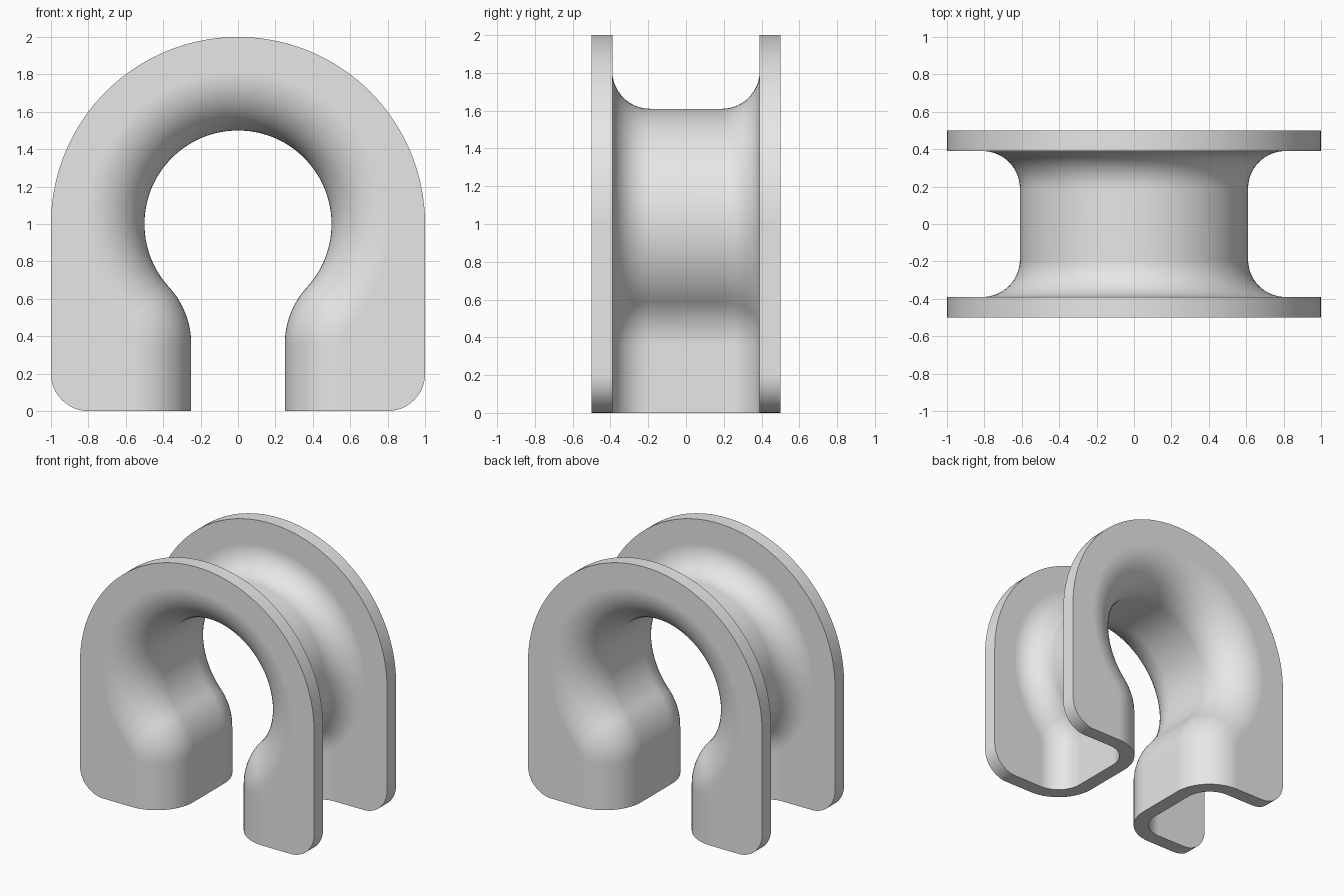
import bpy, bmesh
from math import sin, cos, pi, atan2, sqrt, radians

cube = bpy.data.objects.get("Cube")
if cube:
    bpy.data.objects.remove(cube, do_unlink=True)

HOLE_R = 0.5        # radius of the round opening
CENTRE_Z = 1.0
SLOT = 0.25         # half width of the slot between the legs
BEND_R = 0.45       # bend between slot and round opening
HALF_FLAT = 0.19    # half width of the straight part of the saddle
HOLE_FILLET, CHANNEL_FILLET = 0.31, 0.20
CORNER = 0.2        # rounded lower corners of the flanges


def spread(a, b, n):
    return [a + (b - a) * i / n for i in range(n + 1)]


def both_sides(half):
    """Mirror a right-hand list, ending on the centre line, to the left."""
    return half + [(-p[0],) + p[1:2] + tuple(-v if i == 0 else v for i, v in enumerate(p[2:]))
                   for p in half[-2::-1]]


# Keyhole path: x, z and the normal pointing into the body
rise = sqrt((HOLE_R + BEND_R) ** 2 - (SLOT + BEND_R) ** 2)
bend_z = CENTRE_Z - rise
turn = atan2(rise, SLOT + BEND_R)
path = [(SLOT, 0.0, 1.0, 0.0)]
path += [(SLOT + BEND_R * (1 - cos(t)), bend_z + BEND_R * sin(t), cos(t), -sin(t))
         for t in spread(0, turn, 12)]
path += [(HOLE_R * cos(a), CENTRE_Z + HOLE_R * sin(a), cos(a), sin(a))
         for a in spread(-turn, pi / 2, 40)[1:]]
path = both_sides(path)

# Flange outline: rounded lower corner, straight side, round top
outline = [(1 - CORNER + CORNER * sin(a), CORNER - CORNER * cos(a))
           for a in spread(0, pi / 2, 12)]
outline += [(cos(a), CENTRE_Z + sin(a)) for a in spread(0, pi / 2, 36)]
outline = both_sides(outline)


def saddle_profile(radius):
    """Depth and y across the body: flare, straight middle, flare."""
    flare = [(HOLE_FILLET - radius * cos(a), HALF_FLAT + radius * sin(a))
             for a in spread(0, pi / 2, 14)]
    return [(d, -y) for d, y in reversed(flare)] + flare


bm = bmesh.new()


def sweep(profile):
    rows = [[bm.verts.new((x + nx * d, y, z + nz * d)) for x, z, nx, nz in path]
            for d, y in profile]
    join(rows)
    return rows


def join(rows):
    for a, b in zip(rows, rows[1:]):
        for i in range(len(a) - 1):
            bm.faces.new((a[i], a[i + 1], b[i + 1], b[i]))


# Saddle through the opening and channel around the outside
hole = sweep(saddle_profile(HOLE_FILLET))
channel = sweep(saddle_profile(CHANNEL_FILLET))

# Two flat flanges with their rims
rims = []
for end in (0, -1):
    rim = []
    for surface in (hole, channel):
        edge = surface[end]
        y = edge[0].co.y
        outer = [bm.verts.new((x, y, z)) for x, z in outline]
        bm.faces.new(edge + outer[::-1])
        rim.append(outer)
    join(rim)
    rims.append(rim)

# Flat ends of the two legs
for i in (0, -1):
    (front_out, front_in), (back_out, back_in) = rims
    bm.faces.new([r[i] for r in hole] + [back_out[i], back_in[i]]
                 + [r[i] for r in reversed(channel)] + [front_in[i], front_out[i]])

bmesh.ops.recalc_face_normals(bm, faces=bm.faces)
mesh = bpy.data.meshes.new("saddle_bushing")
bm.to_mesh(mesh)
bm.free()

# Light grey material
grey = bpy.data.materials.new("light_grey")
grey.use_nodes = True
colour = (0.8, 0.8, 0.8, 1.0)
grey.diffuse_color = colour
for node in grey.node_tree.nodes:
    if node.type == "BSDF_PRINCIPLED":
        node.inputs["Base Color"].default_value = colour
mesh.materials.append(grey)

bushing = bpy.data.objects.new("saddle_bushing", mesh)
bpy.context.scene.collection.objects.link(bushing)
for other in bpy.context.selected_objects:
    other.select_set(False)
bushing.select_set(True)
bpy.context.view_layer.objects.active = bushing
bpy.ops.object.shade_smooth_by_angle(angle=radians(30))

# Keep the flat flanges evenly shaded beside the flares
weighted = bushing.modifiers.new("even_flats", "WEIGHTED_NORMAL")
weighted.keep_sharp = True
